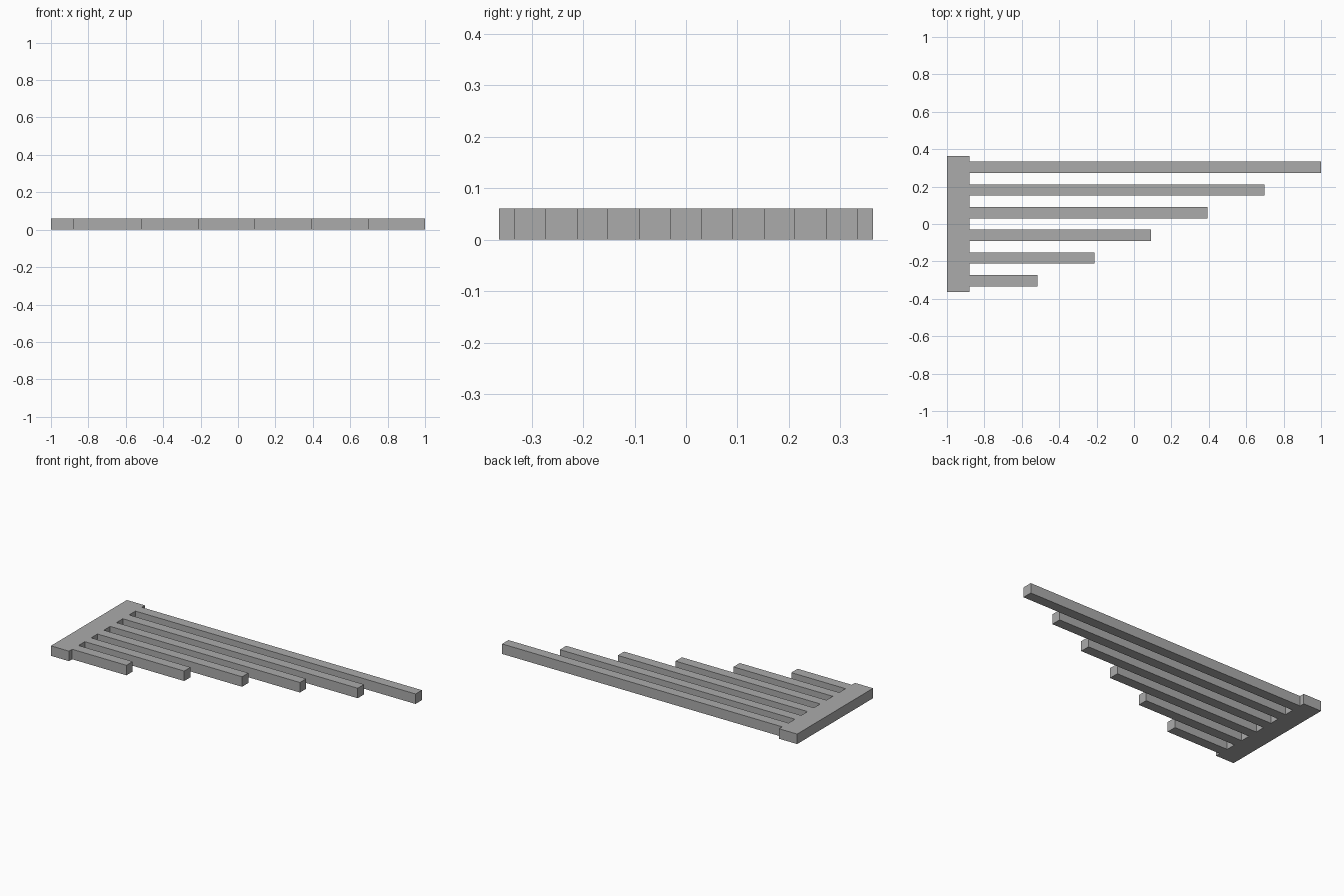
import bpy, bmesh

if "Cube" in bpy.data.objects:
    bpy.data.objects.remove(bpy.data.objects["Cube"])

U = 2 / 33            # bar width, gap width and thickness
BARS = 6
STEP = 5 * U          # length difference between neighbouring bars
SPINE_X = -1 + 2 * U  # inner edge of the spine

# Comb outline, walked counter-clockwise: spine, then each bar from short to long
outline = [(-1, -6 * U), (SPINE_X, -6 * U)]
for i in range(BARS):
    y = (2 * i - BARS + 1) * U
    tip = 1 - (BARS - 1 - i) * STEP
    outline += [(SPINE_X, y - U / 2), (tip, y - U / 2),
                (tip, y + U / 2), (SPINE_X, y + U / 2)]
outline += [(SPINE_X, 6 * U), (-1, 6 * U)]

# Extrude the outline into one solid plate
bm = bmesh.new()
face = bm.faces.new([bm.verts.new((x, y, 0)) for x, y in outline])
extruded = bmesh.ops.extrude_face_region(bm, geom=[face])["geom"]
bmesh.ops.translate(bm, vec=(0, 0, U),
                    verts=[g for g in extruded if isinstance(g, bmesh.types.BMVert)])
bmesh.ops.recalc_face_normals(bm, faces=bm.faces)
mesh = bpy.data.meshes.new("stepped_comb")
bm.to_mesh(mesh)
bm.free()

# Plain grey finish
grey = bpy.data.materials.new("grey")
grey.diffuse_color = (0.41, 0.41, 0.41, 1)
grey.use_nodes = True
grey.node_tree.nodes["Principled BSDF"].inputs["Base Color"].default_value = grey.diffuse_color
mesh.materials.append(grey)
bpy.context.collection.objects.link(bpy.data.objects.new("stepped_comb", mesh))
